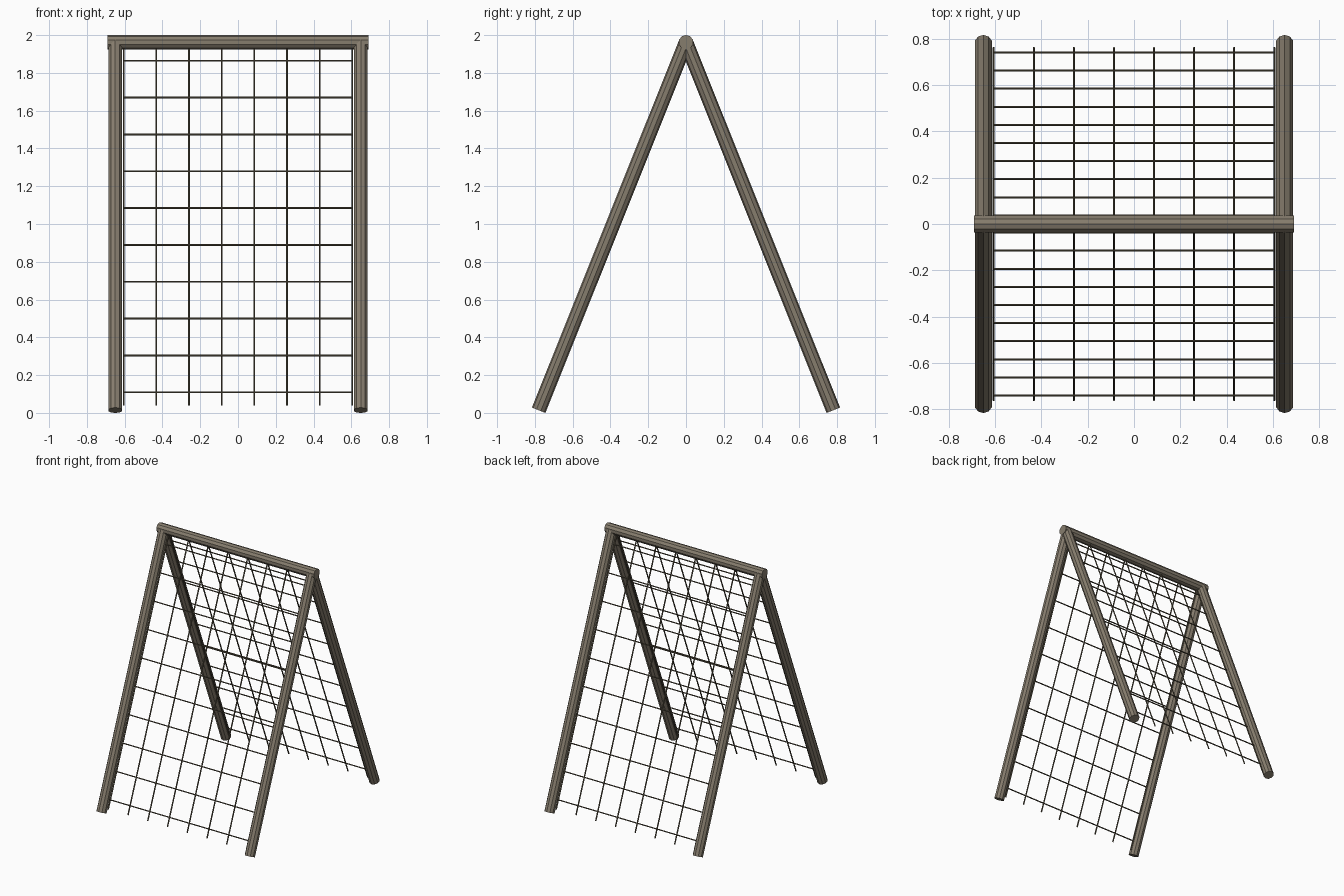
import bpy, bmesh
from mathutils import Vector, Matrix

if "Cube" in bpy.data.objects:
    bpy.data.objects.remove(bpy.data.objects["Cube"])

R, ROPE, SIDES = 0.0385, 0.005, 10
TOP = Vector((0, 0, 1.962))
FOOT_Y, FOOT_Z = 0.78, 0.014


def material(name, color):
    m = bpy.data.materials.new(name)
    m.diffuse_color = (*color, 1)
    m.use_nodes = True
    m.node_tree.nodes["Principled BSDF"].inputs["Base Color"].default_value = m.diffuse_color
    return m


wood = material("weathered_wood", (0.24, 0.205, 0.155))
cord = material("dark_rope", (0.12, 0.10, 0.065))


def rod(bm, a, b, radius, sides):
    """Add a capped prism running from a to b."""
    a, b = Vector(a), Vector(b)
    d = b - a
    mat = Matrix.Translation((a + b) / 2) @ d.to_track_quat('Z', 'Y').to_matrix().to_4x4()
    bmesh.ops.create_cone(bm, cap_ends=True, segments=sides, radius1=radius,
                          radius2=radius, depth=d.length, matrix=mat)


def make(name, rods, radius, sides, mat):
    bm = bmesh.new()
    for a, b in rods:
        rod(bm, a, b, radius, sides)
    me = bpy.data.meshes.new(name)
    bm.to_mesh(me)
    bm.free()
    me.materials.append(mat)
    bpy.context.collection.objects.link(bpy.data.objects.new(name, me))


def on_slope(x, z, side, inset=0.0):
    """Point on the sloping net plane at height z, moved inward by inset."""
    t = (TOP.z - z) / (TOP.z - FOOT_Z)
    return (x, side * (FOOT_Y * t - inset), z)


# Top beam
make("top_beam", [((-0.69, 0, TOP.z), (0.69, 0, TOP.z))], R, SIDES, wood)

for side, label in ((-1, "front"), (1, "back")):
    # Sloping legs
    for x, hand in ((-0.65, "left"), (0.65, "right")):
        make(f"{label}_{hand}_leg",
             [(on_slope(x, FOOT_Z, side), on_slope(x, TOP.z, side))], R, SIDES, wood)

    # Climbing net: eight long ropes and ten cross ropes
    xs = [(i - 3.5) * 0.173 for i in range(8)]
    zs = [0.109 + i * 0.195 for i in range(10)]
    ropes = [(on_slope(x, 0.04, side, 0.01), on_slope(x, 1.93, side, 0.01)) for x in xs]
    ropes += [(on_slope(xs[0], z, side, 0.002), on_slope(xs[-1], z, side, 0.002)) for z in zs]
    make(f"{label}_climbing_net", ropes, ROPE, 6, cord)
